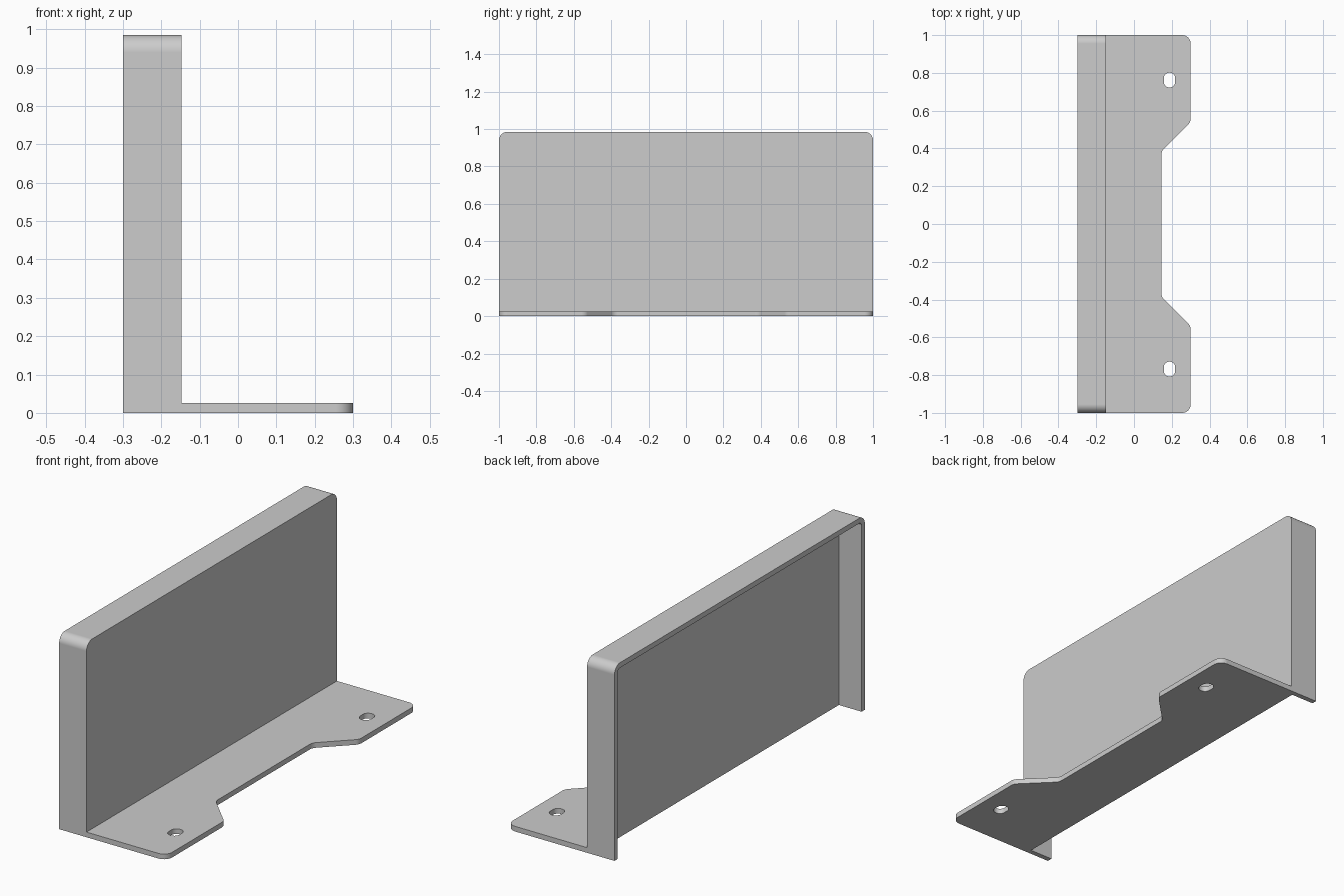
import bpy, bmesh, math
from mathutils import Vector

cube = bpy.data.objects.get("Cube")
if cube:
    bpy.data.objects.remove(cube, do_unlink=True)

T = 0.026                    # sheet thickness
HEIGHT = 0.985
BACK, FACE, TIP = -0.3, -0.147, 0.3
R = 0.045                    # outer corner radius
COLOUR = (0.604, 0.604, 0.604, 1)

grey = bpy.data.materials.new("plain_grey")
grey.use_nodes = True
grey.diffuse_color = COLOUR
grey.node_tree.nodes["Principled BSDF"].inputs["Base Color"].default_value = COLOUR


def fillet(corners, steps=10):
    """Round each (u, v, radius) corner of a closed outline."""
    out = []
    for i, (u, v, r) in enumerate(corners):
        p = Vector((u, v, 0))
        if r == 0:
            out.append(p)
            continue
        a = (Vector((*corners[i - 1][:2], 0)) - p).normalized()
        b = (Vector((*corners[(i + 1) % len(corners)][:2], 0)) - p).normalized()
        half = a.angle(b) / 2
        centre = p + (a + b).normalized() * r / math.sin(half)
        reach = r / math.tan(half)
        start = (p + a * reach - centre).normalized()
        end = (p + b * reach - centre).normalized()
        out += [centre + start.slerp(end, k / steps) * r for k in range(steps + 1)]
    return out


def prism(name, corners, low, high, axis):
    """Extrude a rounded outline along X (outline in y, z) or Z (outline in x, y)."""
    bm = bmesh.new()
    place = (lambda p, d: (d, p.x, p.y)) if axis == "X" else (lambda p, d: (p.x, p.y, d))
    pts = fillet(corners)
    rings = [[bm.verts.new(place(p, d)) for p in pts] for d in (low, high)]
    for ring in rings:
        bm.faces.new(ring)
    for i in range(len(pts)):
        j = (i + 1) % len(pts)
        bm.faces.new((rings[0][i], rings[0][j], rings[1][j], rings[1][i]))
    bmesh.ops.recalc_face_normals(bm, faces=bm.faces)
    mesh = bpy.data.meshes.new(name)
    bm.to_mesh(mesh)
    bm.free()
    mesh.materials.append(grey)
    obj = bpy.data.objects.new(name, mesh)
    bpy.context.collection.objects.link(obj)
    return obj


def activate(obj):
    bpy.ops.object.select_all(action="DESELECT")
    obj.select_set(True)
    bpy.context.view_layer.objects.active = obj


def cut(obj, cutter):
    cutter.hide_render = True
    mod = obj.modifiers.new("cut", "BOOLEAN")
    mod.operation = "DIFFERENCE"
    mod.solver = "EXACT"
    mod.object = cutter
    activate(obj)
    bpy.ops.object.modifier_apply(modifier=mod.name)
    bpy.data.objects.remove(cutter, do_unlink=True)


def arch(half, bottom, top, r):
    return [(-half, bottom, 0), (half, bottom, 0), (half, top, r), (-half, top, r)]


# Upright tray: open at the back and the bottom
upright = prism("upright_panel", arch(1, 0, HEIGHT, R), BACK, FACE, "X")
cut(upright, prism("pocket_cutter", arch(1 - T, -0.1, HEIGHT - T, R - T),
                   BACK - 0.1, FACE - T, "X"))

# Mounting foot with a wide notch between two ears
side = [(0.145, 0.385, R), (TIP, 0.54, R), (TIP, 1, R), (FACE, 1, 0)]
foot = prism("mounting_foot", side + [(x, -y, r) for x, y, r in reversed(side)], 0, T, "Z")

# Slotted screw holes
for y in (-0.768, 0.762):
    w, h, r = 0.03, 0.039, 0.029
    slot = [(0.188 + sx * w, y + sy * h, r) for sx, sy in ((-1, -1), (1, -1), (1, 1), (-1, 1))]
    cut(foot, prism("slot_cutter", slot, -0.1, 0.1, "Z"))

# Smooth rounded corners, crisp edges
for obj in (upright, foot):
    activate(obj)
    bpy.ops.object.shade_smooth_by_angle(angle=math.radians(30))
    obj.modifiers.new("flat_faces", "WEIGHTED_NORMAL").keep_sharp = True
